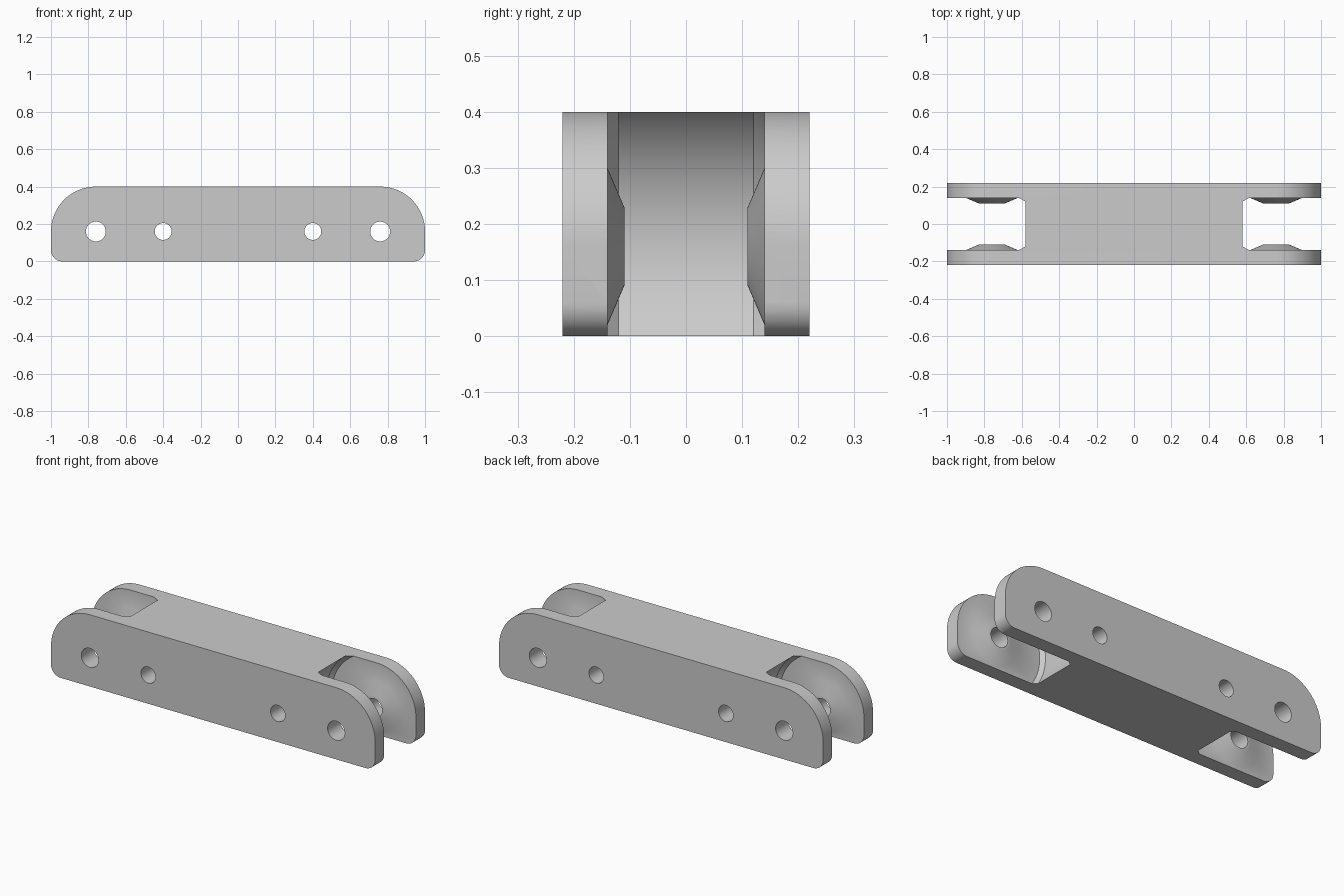
import bpy, bmesh, math
from mathutils import Vector, Matrix

if "Cube" in bpy.data.objects:
    bpy.data.objects.remove(bpy.data.objects["Cube"], do_unlink=True)

HALF_WIDTH = 0.22
PIVOT_X, PIVOT_Z = 0.76, 0.16

grey = bpy.data.materials.new("plain grey")
grey.use_nodes = True
grey.diffuse_color = (0.6, 0.6, 0.6, 1)
grey.node_tree.nodes["Principled BSDF"].inputs["Base Color"].default_value = (0.6, 0.6, 0.6, 1)


def finish(bm, name):
    bmesh.ops.recalc_face_normals(bm, faces=bm.faces)
    mesh = bpy.data.meshes.new(name)
    bm.to_mesh(mesh)
    bm.free()
    mesh.materials.append(grey)
    obj = bpy.data.objects.new(name, mesh)
    bpy.context.collection.objects.link(obj)
    return obj


def corner(cx, cz, radius, start, steps):
    """Quarter circle in the xz plane, counter-clockwise from start degrees."""
    angles = [math.radians(start + 90 * i / steps) for i in range(steps + 1)]
    return [(cx + radius * math.cos(a), cz + radius * math.sin(a)) for a in angles]


def revolved(name, x, profile, steps):
    """Closed solid turned about a y axis through the pivot height."""
    bm = bmesh.new()
    verts = [bm.verts.new((r, y, 0)) for r, y in profile]
    edges = [bm.edges.new(pair) for pair in zip(verts, verts[1:])]
    bmesh.ops.spin(bm, geom=verts + edges, cent=(0, 0, 0), axis=(0, 1, 0),
                   angle=math.tau, steps=steps)
    bmesh.ops.remove_doubles(bm, verts=bm.verts, dist=1e-5)
    bmesh.ops.transform(bm, verts=bm.verts, matrix=Matrix.Translation(Vector((x, 0, PIVOT_Z))))
    obj = finish(bm, name)
    obj.hide_render = True
    return obj


# Link body: rounded side outline extruded across the width
outline = (corner(PIVOT_X, PIVOT_Z, 0.24, 0, 24) + corner(-PIVOT_X, PIVOT_Z, 0.24, 90, 24)
           + corner(-0.94, 0.06, 0.06, 180, 10) + corner(0.94, 0.06, 0.06, 270, 10))
bm = bmesh.new()
side = bm.faces.new([bm.verts.new((x, -HALF_WIDTH, z)) for x, z in outline])
extruded = bmesh.ops.extrude_face_region(bm, geom=[side])
bmesh.ops.translate(bm, vec=(0, 2 * HALF_WIDTH, 0),
                    verts=[v for v in extruded["geom"] if isinstance(v, bmesh.types.BMVert)])
body = finish(bm, "link_body")

# Fork pocket: chamfered round slot that leaves a conical boss on each cheek
half_pocket = [(0, 0.11), (0.07, 0.11), (0.14, 0.14), (0.28, 0.14), (0.3, 0.12)]
pocket = half_pocket + [(r, -y) for r, y in reversed(half_pocket)]


def hole(radius):
    return [(0, 0.3), (radius, 0.3), (radius, -0.3), (0, -0.3)]


# Pockets, pivot holes and pin holes at both ends
cutters = []
for s, label in ((1, "left"), (-1, "right")):
    cutters += [revolved(label + "_fork_pocket", s * PIVOT_X, pocket, 96),
                revolved(label + "_pivot_hole", s * PIVOT_X, hole(0.053), 40),
                revolved(label + "_pin_hole", s * 0.4, hole(0.045), 40)]

bpy.ops.object.select_all(action="DESELECT")
bpy.context.view_layer.objects.active = body
body.select_set(True)
for cutter in cutters:
    cut = body.modifiers.new(cutter.name, "BOOLEAN")
    cut.operation = "DIFFERENCE"
    cut.solver = "EXACT"
    cut.object = cutter
    bpy.ops.object.modifier_apply(modifier=cut.name)
    bpy.data.objects.remove(cutter, do_unlink=True)

bpy.ops.object.shade_smooth_by_angle(angle=math.radians(30))
